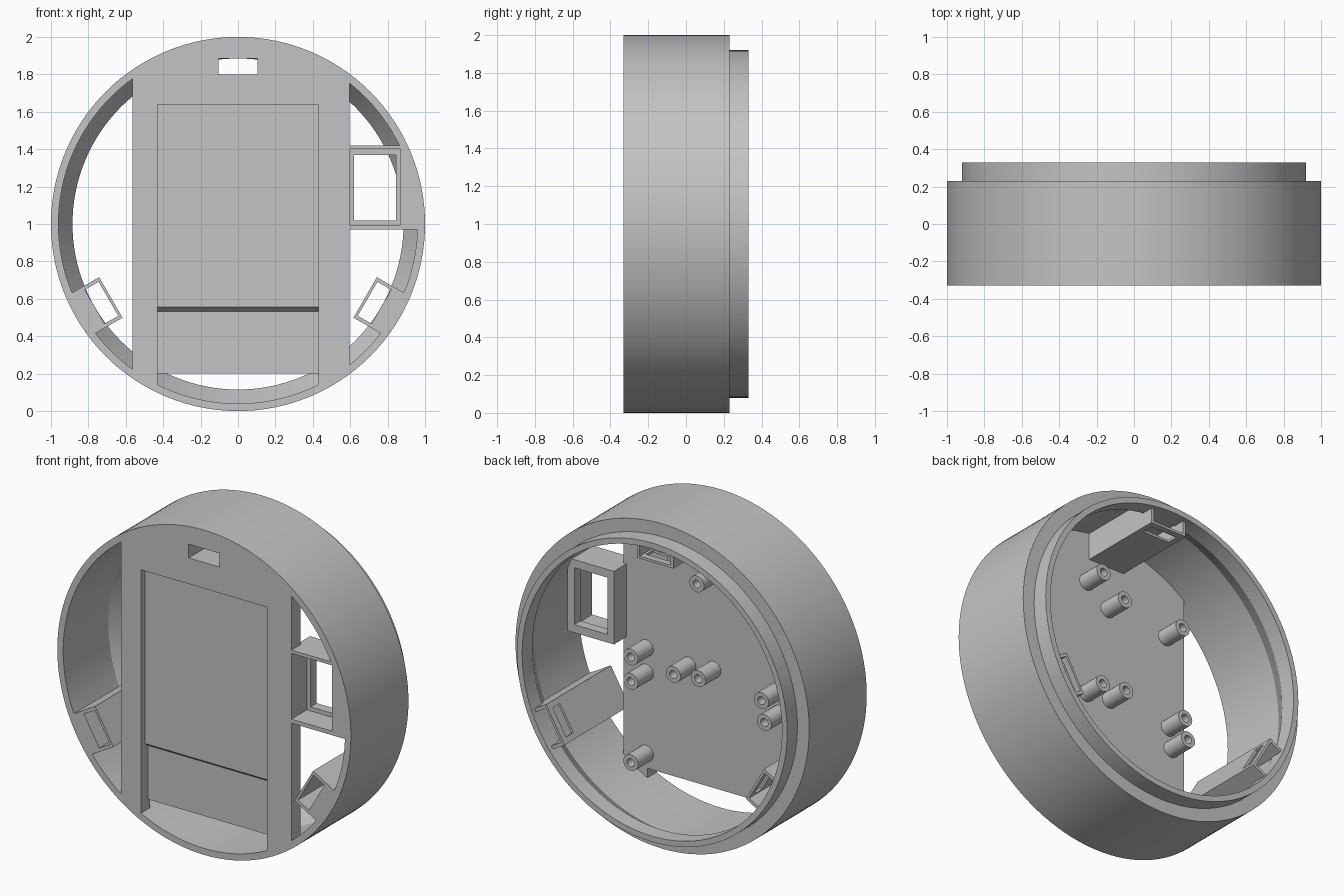
import bpy, bmesh, math
from mathutils import Vector

if "Cube" in bpy.data.objects:
    bpy.data.objects.remove(bpy.data.objects["Cube"])

SEG = 128
FRONT, BACK = -0.33, 0.33
PLATE_BACK = -0.24
CZ = 1.0  # height of the ring axis

grey = bpy.data.materials.new("plain grey")
grey.diffuse_color = (0.55, 0.55, 0.55, 1)
grey.use_nodes = True
grey.node_tree.nodes["Principled BSDF"].inputs["Base Color"].default_value = grey.diffuse_color


def finish(name, bm):
    bmesh.ops.recalc_face_normals(bm, faces=bm.faces[:])
    me = bpy.data.meshes.new(name)
    bm.to_mesh(me)
    bm.free()
    ob = bpy.data.objects.new(name, me)
    bpy.context.collection.objects.link(ob)
    me.materials.append(grey)
    return ob


def prism(name, pts, a, b, axis="y"):
    """Extrude an (x, z) outline along y, or a (y, z) outline along x."""
    bm = bmesh.new()
    place = (lambda p, d: (p[0], d, p[1])) if axis == "y" else (lambda p, d: (d, p[0], p[1]))
    lo = [bm.verts.new(place(p, a)) for p in pts]
    hi = [bm.verts.new(place(p, b)) for p in pts]
    bm.faces.new(lo)
    bm.faces.new(hi[::-1])
    n = len(pts)
    for i in range(n):
        j = (i + 1) % n
        bm.faces.new((lo[i], hi[i], hi[j], lo[j]))
    return finish(name, bm)


def lathe(name, profile, x=0, z=CZ, seg=SEG):
    """Revolve a closed (radius, y) profile about a y axis through (x, z)."""
    bm = bmesh.new()
    rings = []
    for i in range(seg):
        t = 2 * math.pi * i / seg
        rings.append([bm.verts.new((x + r * math.cos(t), y, z + r * math.sin(t))) for r, y in profile])
    n = len(profile)
    for i in range(seg):
        p, q = rings[i], rings[(i + 1) % seg]
        for k in range(n):
            m = (k + 1) % n
            bm.faces.new((p[k], p[m], q[m], q[k]))
    ob = finish(name, bm)
    smooth(ob)
    return ob


def smooth(ob):
    bpy.ops.object.select_all(action="DESELECT")
    ob.select_set(True)
    bpy.context.view_layer.objects.active = ob
    bpy.ops.object.shade_smooth_by_angle(angle=math.radians(25))


def cut(ob, cutter):
    m = ob.modifiers.new("cut", "BOOLEAN")
    m.operation, m.solver, m.object = "DIFFERENCE", "EXACT", cutter
    bpy.context.view_layer.objects.active = ob
    bpy.ops.object.modifier_apply(modifier=m.name)
    bpy.data.objects.remove(cutter)


def rect(x0, x1, z0, z1):
    return [(x0, z0), (x1, z0), (x1, z1), (x0, z1)]


def arc(r, a0, a1, n):
    return [(r * math.cos(a0 + (a1 - a0) * i / n), CZ + r * math.sin(a0 + (a1 - a0) * i / n))
            for i in range(n + 1)]


def polar_rect(deg, r0, r1, t):
    """Rectangle with its short side along the radius at the given angle."""
    a = math.radians(deg)
    u, v = Vector((math.cos(a), math.sin(a))), Vector((-math.sin(a), math.cos(a)))
    c = Vector((0, CZ))
    return [tuple(c + u * r + v * s) for r, s in ((r0, -t), (r1, -t), (r1, t), (r0, t))]


# Outer ring with a stepped rear lip and a tapered inside
lathe("outer_ring", [(1, FRONT), (1, 0.23), (0.92, 0.23), (0.92, BACK), (0.885, BACK),
                     (0.885, 0.23), (0.96, 0.11), (0.96, FRONT)])

# Front plate with a notch at the bottom
R = 0.961
XL, XR, XN = -0.565, 0.595, 0.43
up = lambda x: math.acos(x / R)
dn = lambda x: 2 * math.pi - math.acos(x / R)
outline = (arc(R, up(XR), up(XL), 40) + arc(R, dn(XL), dn(-XN), 6)
           + [(-XN, 0.2), (XN, 0.2)] + arc(R, dn(XN), dn(XR), 6))
plate = prism("front_plate", outline, FRONT, PLATE_BACK)

# Two-depth recess in the plate, and the top slot
cut(plate, prism("recess_cutter", [(-0.4, 1.64), (-0.29, 1.64), (-0.29, 0.555), (-0.26, 0.532),
                                   (-0.26, 0.15), (-0.4, 0.15)], -XN, XN, "x"))
cut(plate, prism("slot_cutter", polar_rect(90, 0.80, 0.885, 0.105), -0.5, 0))

# Three long hollow holders around the rim
for name, deg, start in (("top", 90, PLATE_BACK - 0.01), ("left", 210, FRONT), ("right", 330, FRONT)):
    ob = prism(name + "_holder", polar_rect(deg, 0.785, 0.962, 0.125), start, 0.11)
    tail = prism(name + "_holder_end", polar_rect(deg, 0.785, 0.892, 0.125), 0.11, 0.30)
    for part in (ob, tail):
        cut(part, prism("bore_cutter", polar_rect(deg, 0.80, 0.885, 0.105), -0.5, 0.5))
    cut(tail, prism("side_slot_cutter", polar_rect(deg, 0.75, 0.84, 0.09), 0.19, 0.26))
    # Filler between the holder end and the tapered wall
    prism(name + "_holder_web", polar_rect(deg, 0.886, 0.955, 0.125), 0.10, 0.225)

# Window box on the right side
a0, a1 = math.asin(-0.03 / R), math.asin(0.42 / R)
panel = prism("window_panel", [(XR, 0.97)] + arc(R, a0, a1, 12) + [(XR, 1.42)], FRONT, PLATE_BACK)
cut(panel, prism("pocket_cutter", rect(0.5, 0.87, 0.995, 1.40), -0.5, 0))
box = prism("window_box", rect(0.575, 0.89, 0.97, 1.42), PLATE_BACK, -0.12)
cut(box, prism("pocket_cutter", rect(0.595, 0.87, 0.995, 1.40), -0.5, -0.18))
cut(box, prism("window_cutter", rect(0.62, 0.845, 1.02, 1.37), -0.5, 0.5))

# Hollow screw posts on the back of the plate
posts = [(0.44, 0.94), (0.44, 0.79), (0.44, 0.29), (-0.46, 0.29), (-0.47, 0.78), (-0.45, 0.91),
         (-0.02, 0.93), (0.15, 0.91), (0.145, 1.63), (-0.01, 1.51), (-0.43, 1.485)]
for i, (x, z) in enumerate(posts):
    lathe(f"screw_post_{i + 1}", [(0.05, PLATE_BACK - 0.005), (0.05, -0.09), (0.025, -0.09),
                                  (0.025, PLATE_BACK - 0.005)], x, z, 24)
